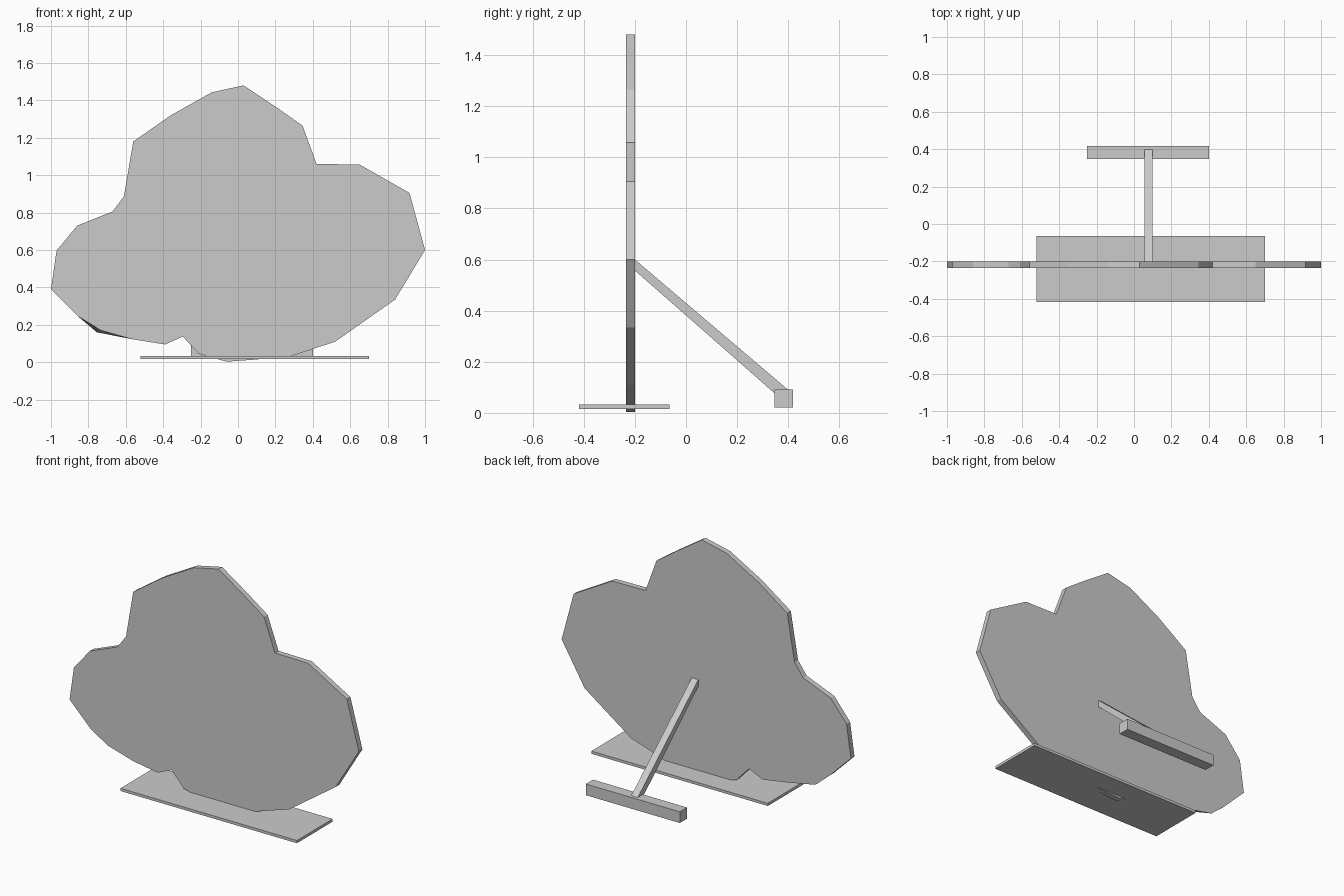
import bpy

if "Cube" in bpy.data.objects:
    bpy.data.objects.remove(bpy.data.objects["Cube"])


def prism(name, front, back, axis_map):
    """Closed solid joining two matching profiles; axis_map turns (u, v, side) into xyz."""
    n = len(front)
    verts = [axis_map(u, v, 0) for u, v in front] + [axis_map(u, v, 1) for u, v in back]
    faces = [list(range(n)), list(range(2 * n - 1, n - 1, -1))]
    faces += [[i, i + n, (i + 1) % n + n, (i + 1) % n] for i in range(n)]
    mesh = bpy.data.meshes.new(name)
    mesh.from_pydata(verts, [], faces)
    obj = bpy.data.objects.new(name, mesh)
    bpy.context.collection.objects.link(obj)
    bpy.ops.object.select_all(action='DESELECT')
    obj.select_set(True)
    bpy.context.view_layer.objects.active = obj
    bpy.ops.object.mode_set(mode='EDIT')
    bpy.ops.mesh.select_all(action='SELECT')
    bpy.ops.mesh.normals_make_consistent(inside=False)
    bpy.ops.object.mode_set(mode='OBJECT')
    return obj


def box(name, lo, hi):
    bpy.ops.mesh.primitive_cube_add(size=1, location=[(a + b) / 2 for a, b in zip(lo, hi)])
    obj = bpy.context.object
    obj.name = name
    obj.scale = [b - a for a, b in zip(lo, hi)]
    bpy.ops.object.transform_apply(location=False, rotation=False, scale=True)
    return obj


# Flat bush-shaped cutout panel (x, z outline)
outline = [
    (0.03, 1.48), (0.21, 1.36), (0.345, 1.265), (0.42, 1.06), (0.65, 1.057),
    (0.917, 0.905), (1.0, 0.60), (0.84, 0.335), (0.52, 0.11), (0.285, 0.033),
    (0.09, 0.014), (-0.06, 0.003), (-0.21, 0.045), (-0.295, 0.137),
    (-0.39, 0.095), (-0.56, 0.122), (-0.755, 0.16), (-0.855, 0.245),
    (-1.0, 0.39), (-0.97, 0.597), (-0.86, 0.73), (-0.67, 0.806),
    (-0.61, 0.887), (-0.56, 1.18), (-0.36, 1.32), (-0.14, 1.443),
]
front = [(-0.735, 0.172) if p == (-0.755, 0.16) else p for p in outline]
prism("cutout_panel", front, outline, lambda u, v, s: (u, (-0.235, -0.2)[s], v))

# Ground plate under the panel
box("base_plate", (-0.52, -0.418, 0.016), (0.70, -0.065, 0.033))

# Diagonal brace behind the panel (y, z profile)
brace = [(-0.2, 0.60), (0.40, 0.09), (0.36, 0.065), (-0.2, 0.557)]
prism("rear_brace", brace, brace, lambda u, v, s: ((0.055, 0.10)[s], u, v))

# Foot bar at the end of the brace
box("rear_foot", (-0.25, 0.347, 0.022), (0.40, 0.418, 0.092))
